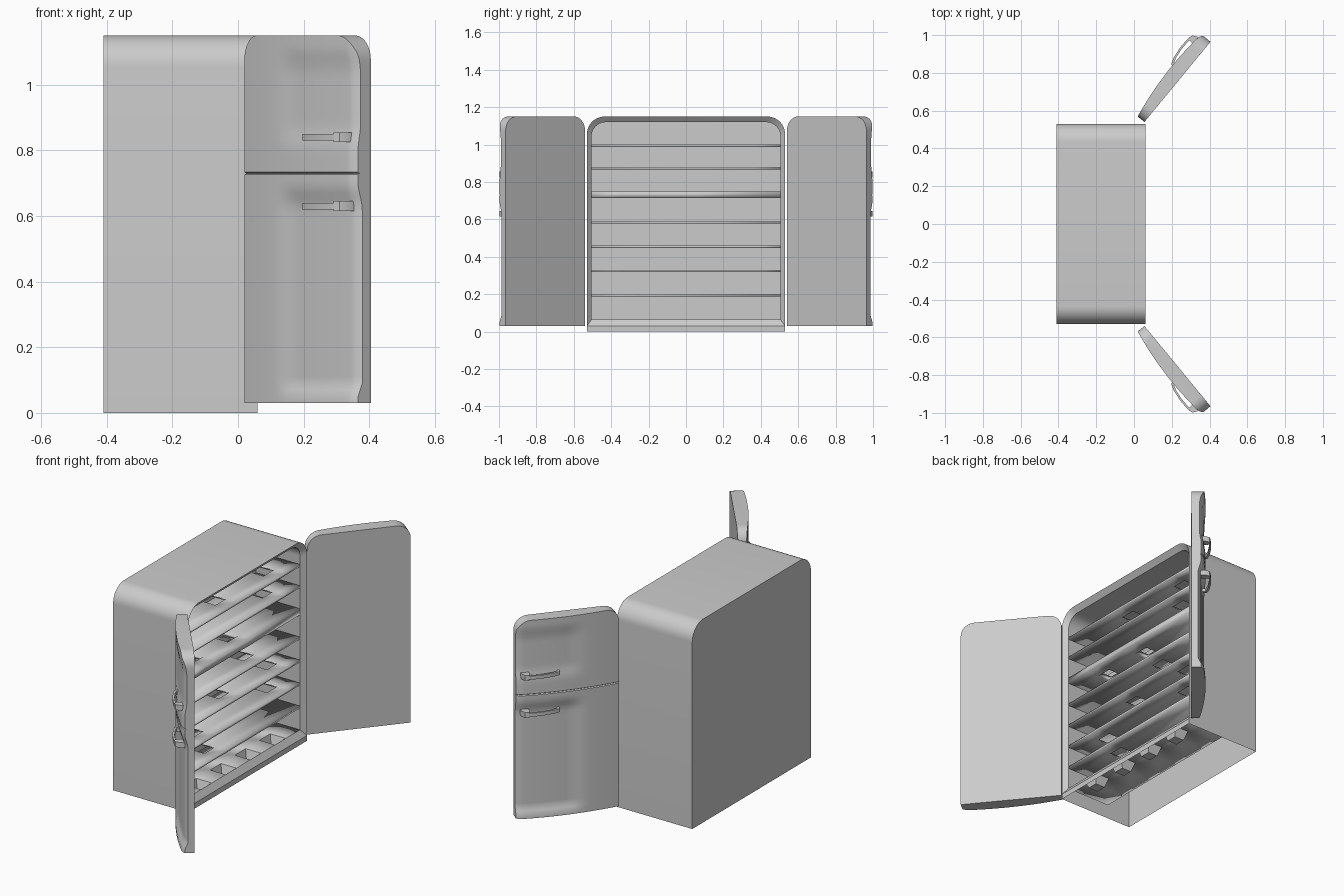
import bpy, bmesh, math

if "Cube" in bpy.data.objects:
    bpy.data.objects.remove(bpy.data.objects["Cube"])

X0, XF, XR, XL = -0.41, 0.06, 0.035, -0.24   # back, front, rim inner edge, liner back


def finish(name, bm, weld=True):
    if weld:
        bmesh.ops.remove_doubles(bm, verts=bm.verts, dist=1e-5)
    bmesh.ops.recalc_face_normals(bm, faces=bm.faces)
    me = bpy.data.meshes.new(name)
    bm.to_mesh(me)
    bm.free()
    ob = bpy.data.objects.new(name, me)
    bpy.context.collection.objects.link(ob)
    bpy.ops.object.select_all(action='DESELECT')
    ob.select_set(True)
    bpy.context.view_layer.objects.active = ob
    bpy.ops.object.shade_smooth_by_angle(angle=math.radians(32))
    return ob


def arch(w, bottom, top, r, n=10):
    """Outline in y,z: straight sides, rounded top corners, open at the bottom."""
    pts = [(w, bottom)]
    for k in range(n + 1):
        a = math.pi / 2 * k / n
        pts.append((w - r + r * math.cos(a), top - r + r * math.sin(a)))
    return pts + [(-y, z) for y, z in reversed(pts)]


def ring(bm, x, pts):
    return [bm.verts.new((x, y, z)) for y, z in pts]


def bridge(bm, a, b, closed=False):
    n = len(a)
    for i in range(n if closed else n - 1):
        j = (i + 1) % n
        bm.faces.new((a[i], a[j], b[j], b[i]))


# Cabinet: open-bottomed shell, sloped front rim, shallow liner
bm = bmesh.new()
outer, lip = arch(.53, 0, 1.15, .095), arch(.53, .03, 1.15, .095)
inner = arch(.505, .065, 1.12, .075)
back, front = ring(bm, X0, outer), ring(bm, XF, outer)
bridge(bm, back, front)
bm.faces.new(back)
rim = ring(bm, XF, lip)
hole = ring(bm, XR, inner)
bridge(bm, rim, hole, True)
bm.faces.new((front[0], front[-1], rim[-1], rim[0]))
deep = ring(bm, XL, inner)
bridge(bm, hole, deep)
bm.faces.new(deep)
finish("cabinet", bm)


# Plates with square openings
def plate(name, z, thick, holes, hx, half=.048):
    xs = [XL, hx - half, hx + half, XR]
    ys = sorted([-.505, .505] + [h + s * half for h in holes for s in (-1, 1)])
    bm = bmesh.new()
    for i in range(3):
        for j in range(len(ys) - 1):
            if i == 1 and j % 2 == 1:
                continue
            bm.faces.new([bm.verts.new(p) for p in (
                (xs[i], ys[j], z), (xs[i + 1], ys[j], z),
                (xs[i + 1], ys[j + 1], z), (xs[i], ys[j + 1], z))])
    ob = finish(name, bm)
    m = ob.modifiers.new("thickness", 'SOLIDIFY')
    m.thickness = thick
    m.offset = -1 if ob.data.polygons[0].normal.z > 0 else 1


shelves = [(.20, .012, [-.2]), (.33, .012, [-.3, .36]), (.46, .012, [-.07, .36]),
           (.59, .012, [.15]), (.75, .035, [-.3, .01]), (.88, .012, [.32]),
           (1.0, .012, [-.1, .33])]
for i, (z, t, holes) in enumerate(shelves):
    plate(f"shelf_{i + 1}", z, t, holes, -.085)

# Floor with a row of tapered pockets
pockets = [-.33, -.11, .11, .33]
plate("liner_floor", .065, .003, pockets, -.015)
bm = bmesh.new()
for py in pockets:
    loops = [[bm.verts.new((-.015 + a * h, py + b * h, z))
              for a, b in ((-1, -1), (1, -1), (1, 1), (-1, 1))]
             for h, z in ((.048, .065), (.03, .01))]
    bridge(bm, *loops, True)
    bm.faces.new(loops[1])
finish("floor_pockets", bm)

# Doors, described in hinge space: u along the door, v outward
L, BOT, TOP, RAD = .55, .03, 1.15, .075
DX, DY = .636, .772


def place(u, v, z, s):
    return (.055 + u * DX - v * DY, s * (.54 + u * DY + v * DX), z)


def step(a, b, t):
    t = min(1, max(0, (t - a) / (b - a)))
    return t * t * (3 - 2 * t)


def bulge(u, z):
    v = .046 + .03 * (1 - ((u - .33) / .33) ** 2)
    v -= .012 * (max(0, u - .52) / .03) ** 2
    low = step(.05, .09, z) * (1 - step(.62, .70, z))
    high = .6 * step(.80, .88, z) * (1 - step(1.03, 1.12, z))
    v -= .017 * step(.17, .28, u) * (low + high)
    return v - (.006 if abs(z - .73) < .001 else 0)


def door(name, s):
    zs = [BOT + .02 * k for k in range(35)] + [.726, .73, .734]
    zs += [.75 + .325 * k / 16 for k in range(17)]
    zs += [TOP - RAD + RAD * math.sin(math.pi / 2 * k / 8) for k in range(1, 9)]
    n = 32
    bm = bmesh.new()
    rows = []
    for z in zs:
        d = max(0, z - (TOP - RAD))
        e = RAD - math.sqrt(max(0, RAD * RAD - d * d))
        us = [e + (L - 2 * e) * k / n for k in range(n + 1)]
        f = [bm.verts.new(place(u, bulge(u, z), z, s)) for u in us]
        b = [bm.verts.new(place(u, 0, z, s)) for u in (us[0], us[-1])]
        rows.append((f, b))
    for (f0, b0), (f1, b1) in zip(rows, rows[1:]):
        bridge(bm, f0, f1)
        bm.faces.new((b0[0], b0[1], b1[1], b1[0]))
        bm.faces.new((f0[0], f1[0], b1[0], b0[0]))
        bm.faces.new((f0[-1], f1[-1], b1[1], b0[1]))
    for f, b in (rows[0], rows[-1]):
        bm.faces.new(f + [b[1], b[0]])
    finish(name, bm)


def prism(bm, pts, z0, z1, s):
    lo, hi = ([bm.verts.new(place(u, v, z, s)) for u, v in pts] for z in (z0, z1))
    bridge(bm, lo, hi, True)
    bm.faces.new(lo)
    bm.faces.new(hi)


# Handles: slim bowed bar with a mounting block at the latch end
BAR = [(.325, .045), (.325, .085), (.36, .097), (.42, .104), (.475, .104), (.51, .096),
       (.51, .086), (.475, .093), (.42, .093), (.37, .087), (.338, .077), (.338, .045)]
BLOCK = [(.485, .045), (.485, .088), (.495, .102), (.515, .095), (.527, .07), (.527, .04)]


def handle(name, z, s):
    bm = bmesh.new()
    prism(bm, BAR, z - .010, z + .010, s)
    prism(bm, BLOCK, z - .015, z + .015, s)
    finish(name, bm, False)


for side, s in (("left", -1), ("right", 1)):
    door(f"{side}_door", s)
    handle(f"{side}_upper_handle", .84, s)
    handle(f"{side}_lower_handle", .63, s)
